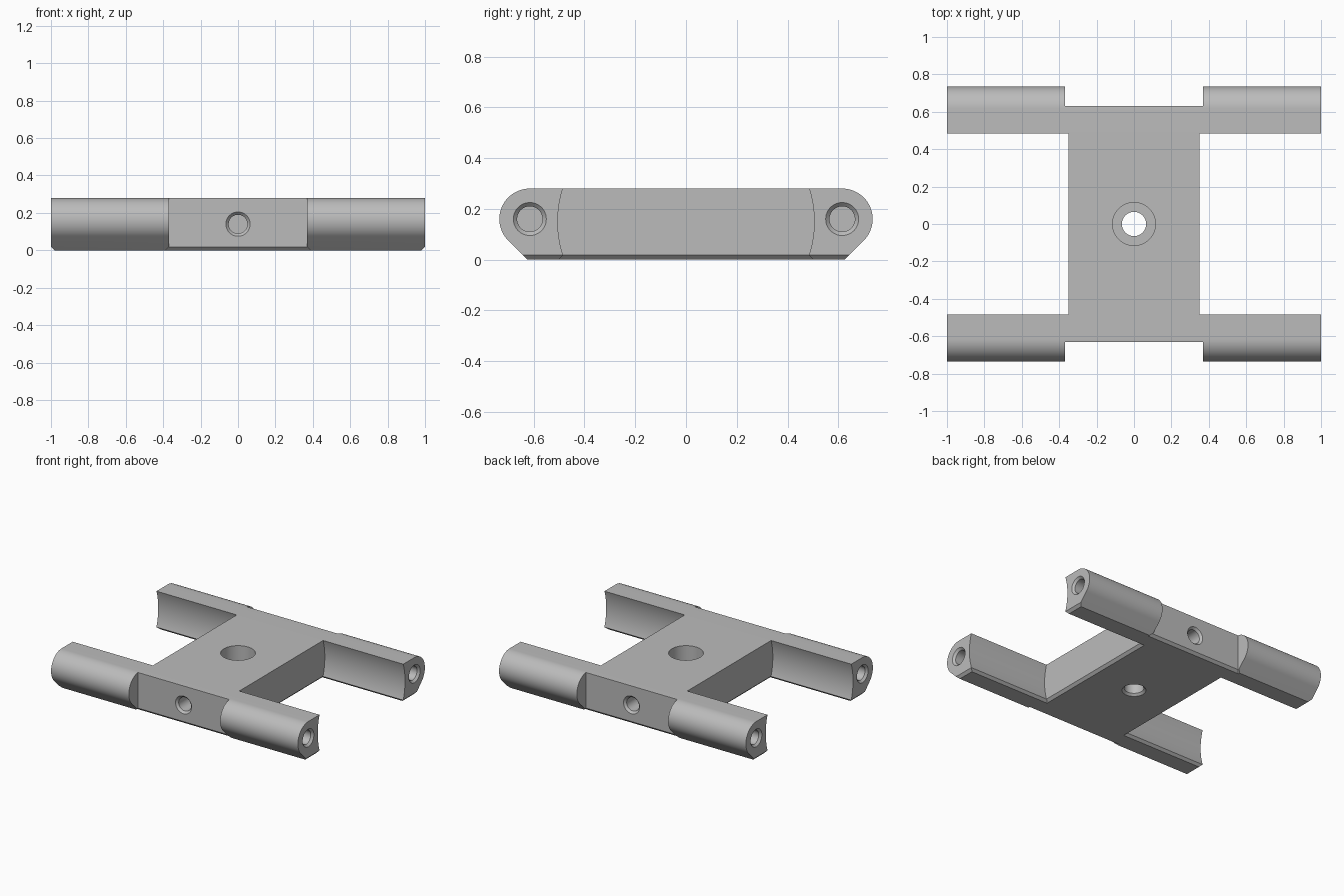
import bpy
from math import sin, cos, pi, radians
from mathutils import Vector, Matrix

cube = bpy.data.objects.get("Cube")
if cube:
    bpy.data.objects.remove(cube, do_unlink=True)

HEIGHT, RADIUS = 0.28, 0.12
ARM_Y, ARM_Z = 0.615, 0.16
CHAMFER = 0.018

metal = bpy.data.materials.new("grey metal")
metal.use_nodes = True
grey = (0.5, 0.5, 0.5, 1)
metal.diffuse_color = grey
metal.node_tree.nodes["Principled BSDF"].inputs["Base Color"].default_value = grey


def loft(name, rings):
    """Closed solid through matching rings of points."""
    n = len(rings[0])
    faces = [list(range(n))[::-1], [(len(rings) - 1) * n + i for i in range(n)]]
    for r in range(len(rings) - 1):
        for i in range(n):
            j = (i + 1) % n
            faces.append([r * n + i, r * n + j, (r + 1) * n + j, (r + 1) * n + i])
    mesh = bpy.data.meshes.new(name)
    mesh.from_pydata([p for ring in rings for p in ring], [], faces)
    mesh.materials.append(metal)
    obj = bpy.data.objects.new(name, mesh)
    bpy.context.collection.objects.link(obj)
    return obj


def combine(body, tool, operation):
    mod = body.modifiers.new("cut", "BOOLEAN")
    mod.object, mod.operation, mod.solver = tool, operation, "EXACT"
    bpy.ops.object.select_all(action="DESELECT")
    bpy.context.view_layer.objects.active = body
    body.select_set(True)
    bpy.ops.object.modifier_apply(modifier=mod.name)
    bpy.data.objects.remove(tool, do_unlink=True)


def drill(body, origin, direction, steps, sides=48):
    """Cut a round hole; steps are (depth, radius) along the direction."""
    turn = Vector(direction).to_track_quat("Z", "Y").to_matrix().to_4x4()
    place = Matrix.Translation(origin) @ turn
    rings = [[place @ Vector((r * cos(2 * pi * i / sides), r * sin(2 * pi * i / sides), d))
              for i in range(sides)] for d, r in steps]
    combine(body, loft("drill", rings), "DIFFERENCE")


def outline(z, inset):
    """H-shaped footprint with its open edges moved inward."""
    inner, end = 0.483 + inset, 1 - inset
    quarter = [(0.35 - inset, inner), (end, inner), (end, 0.8),
               (0.37 + inset, 0.8), (0.37 + inset, 0.63 - inset)]
    half = quarter + [(-x, y) for x, y in reversed(quarter)]
    return [(x, y, z) for x, y in half + [(-x, -y) for x, y in half]]


# H-shaped frame with a chamfered underside
frame = loft("frame", [outline(0, CHAMFER), outline(CHAMFER, 0), outline(HEIGHT + 0.1, 0)])

# Rounded outer sides with a sloped lower flank
side = []
for i in range(33):
    a = radians(90 + 135 * i / 32)
    side.append((-ARM_Y + RADIUS * cos(a), ARM_Z + RADIUS * sin(a)))
side.append((side[-1][0] + side[-1][1], 0))
section = side + [(-y, z) for y, z in reversed(side)]
combine(frame, loft("section", [[(x, y, z) for y, z in section] for x in (-1.1, 1.1)]), "INTERSECT")

# Hollowed inner faces of the four arms
HOLLOW, DEEPEST = 0.43, 0.505
for sx in (-1, 1):
    for sy in (-1, 1):
        arc = [(sy * (DEEPEST - HOLLOW + HOLLOW * cos(a)), 0.15 + HOLLOW * sin(a))
               for a in [radians(-30 + 60 * i / 24) for i in range(25)]]
        rings = [[(x, y, z) for y, z in arc] for x in sorted((sx * 0.35, sx * 1.1))]
        if sy < 0:
            rings.reverse()
        combine(frame, loft("hollow", rings), "DIFFERENCE")

# Threaded-style blind holes: arm ends, then front and back
blind = [(-0.02, 0.085), (0.015, 0.05), (0.2, 0.05)]
for s in (-1, 1):
    for t in (-1, 1):
        drill(frame, (s, t * ARM_Y, ARM_Z), (-s, 0, 0), blind)
    drill(frame, (0, s * 0.63, 0.14), (0, -s, 0), blind)

# Central counterbored hole, chamfered underneath
drill(frame, (0, 0, HEIGHT), (0, 0, -1), [(-0.05, 0.115), (0.16, 0.115)])
drill(frame, (0, 0, 0), (0, 0, 1), [(-0.02, 0.1), (0.015, 0.065), (0.2, 0.065)])

bpy.ops.object.select_all(action="DESELECT")
frame.select_set(True)
bpy.context.view_layer.objects.active = frame
bpy.ops.object.shade_smooth_by_angle(angle=radians(25))
